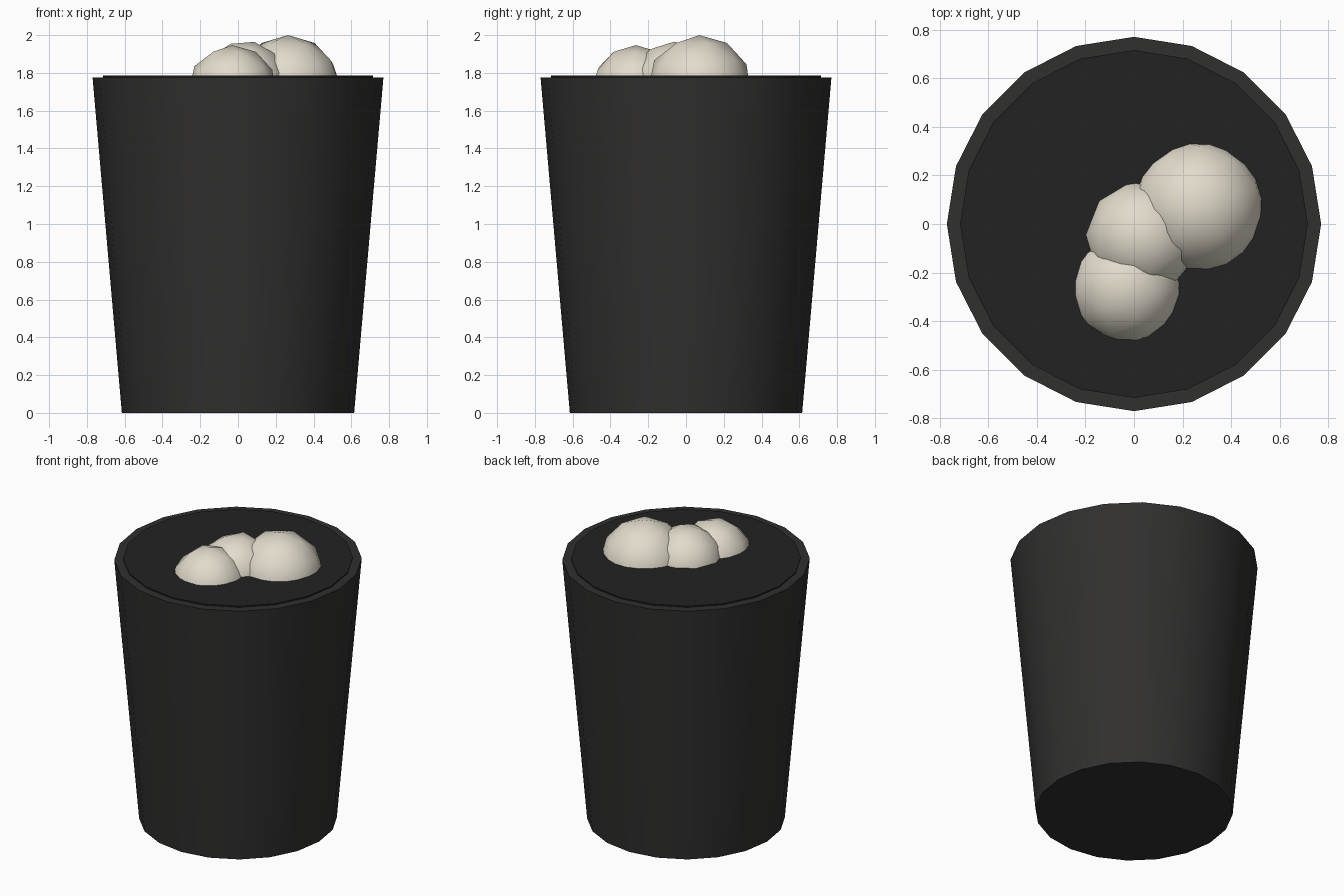
import bpy, bmesh, math
from mathutils import Euler

if "Cube" in bpy.data.objects:
    bpy.data.objects.remove(bpy.data.objects["Cube"])

SIDES = 20


def material(name, rgb):
    m = bpy.data.materials.new(name)
    m.diffuse_color = (*rgb, 1)
    m.use_nodes = True
    m.node_tree.nodes["Principled BSDF"].inputs["Base Color"].default_value = m.diffuse_color
    return m


def add(name, bm, mat, angle):
    me = bpy.data.meshes.new(name)
    bm.to_mesh(me)
    bm.free()
    ob = bpy.data.objects.new(name, me)
    bpy.context.collection.objects.link(ob)
    me.materials.append(mat)
    bpy.ops.object.select_all(action='DESELECT')
    ob.select_set(True)
    bpy.context.view_layer.objects.active = ob
    bpy.ops.object.shade_smooth_by_angle(angle=math.radians(angle))
    return ob


def tub(name, profile, mat):
    """Stack of 20-sided rings, capped at both ends."""
    bm = bmesh.new()
    rings = [[bm.verts.new((r * math.cos(2 * math.pi * i / SIDES),
                            r * math.sin(2 * math.pi * i / SIDES), z))
              for i in range(SIDES)] for r, z in profile]
    for a, b in zip(rings, rings[1:]):
        for i in range(SIDES):
            j = (i + 1) % SIDES
            bm.faces.new((a[i], a[j], b[j], b[i]))
    bm.faces.new(rings[0][::-1])
    bm.faces.new(rings[-1])
    return add(name, bm, mat, 30)


bin_mat = material("bin_plastic", (0.030, 0.029, 0.028))
fill_mat = material("dark_fill", (0.016, 0.016, 0.016))
paper_mat = material("paper", (0.76, 0.71, 0.60))

# Tapered bin and the slightly raised dark surface inside its rim
tub("bin_body", [(0.615, 0), (0.77, 1.776)], bin_mat)
tub("bin_fill", [(0.70, 1.62), (0.715, 1.785)], fill_mat)

# Crumpled paper balls: centre, radius, rotation
balls = [((0.265, 0.07, 1.72), 0.28, (0.0, 0.0, 0.3)),
         ((0.035, -0.055, 1.73), 0.24, (0.2, 0.1, 0.9)),
         ((-0.03, -0.265, 1.71), 0.237, (0.0, 0.0, 0.0))]
for n, (loc, r, rot) in enumerate(balls, 1):
    bm = bmesh.new()
    bmesh.ops.create_icosphere(bm, subdivisions=2, radius=r)
    ob = add(f"paper_ball_{n}", bm, paper_mat, 60)
    ob.location = loc
    ob.rotation_euler = Euler(rot)
